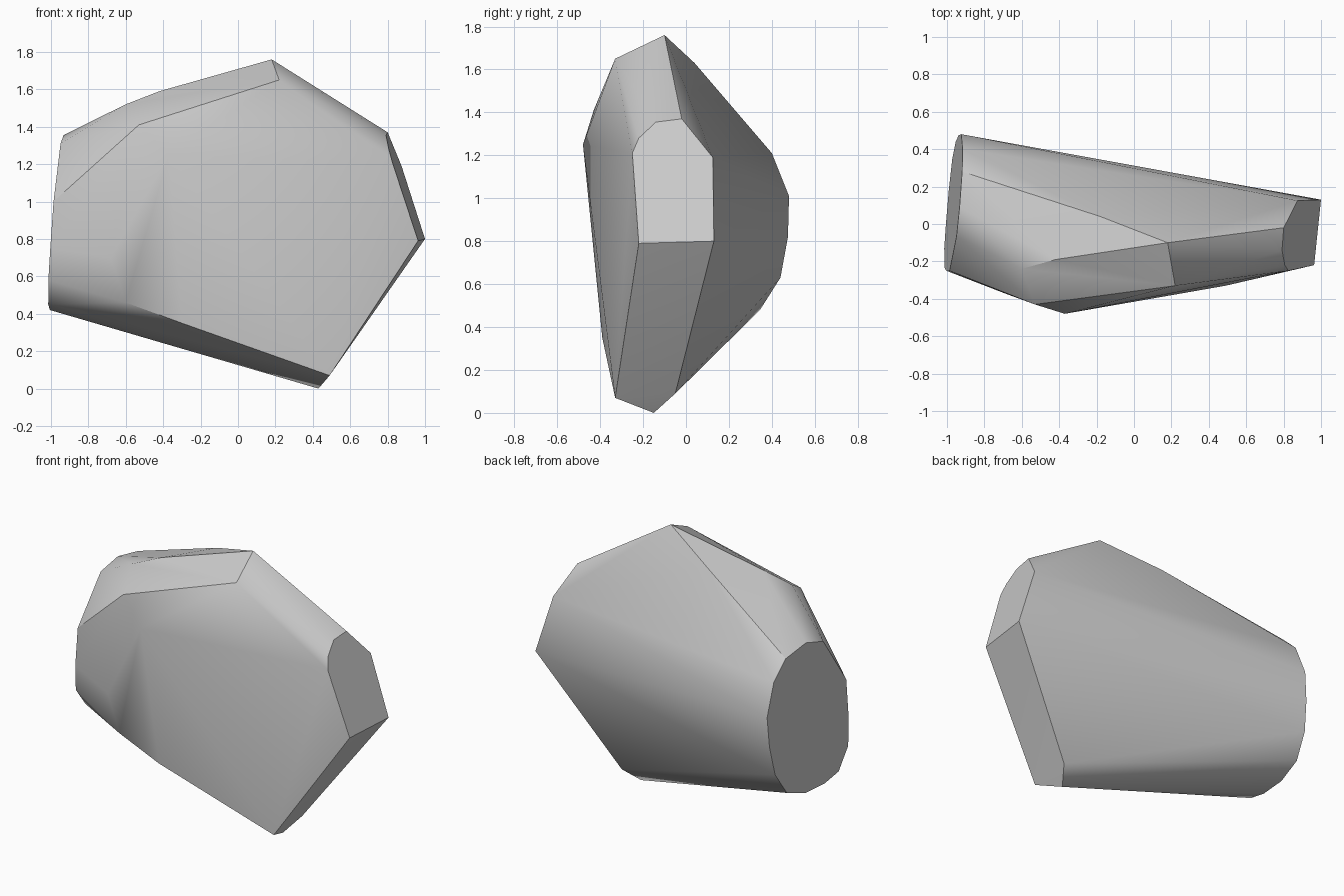
import bpy, bmesh, math

cube = bpy.data.objects.get("Cube")
if cube:
    bpy.data.objects.remove(cube, do_unlink=True)


def slanted_ring(outline, offset, slope_y, slope_z):
    """Place a (y, z) outline on the plane x = offset + slope_y*y + slope_z*z."""
    return [(offset + slope_y * y + slope_z * z, y, z) for y, z in outline]


# Broad rounded end of the boulder
broad_end = slanted_ring(
    [(-.25, .75), (-.25, 1.0), (-.065, 1.31), (.09, 1.355), (.28, 1.32),
     (.40, 1.21), (.48, 1.01), (.475, .82), (.44, .63), (.345, .48),
     (.18, .42), (0, .42), (-.13, .45), (-.23, .58)],
    -1.035, .085, .07)

# Small chipped end
narrow_end = slanted_ring(
    [(-.22, .79), (.13, .80), (.125, 1.19), (-.02, 1.37), (-.14, 1.355),
     (-.22, 1.28), (-.25, 1.21)],
    1.241, .114, -.32)

# Ridge along the top, bulge of the front and chipped foot
top_ridge = [(.18, -.10, 1.76), (.22, -.33, 1.65), (-.18, .04, 1.63),
             (-.42, -.19, 1.59), (-.60, -.24, 1.52), (-.53, -.43, 1.41)]
front_bulge = [(-.37, -.48, 1.25), (-.68, -.375, .70), (-.60, -.37, .46),
               (-.30, -.39, .35)]
foot = [(.43, -.15, 0), (.49, -.33, .07), (.50, -.05, .09)]

# Wrap all the corners in one convex skin
bm = bmesh.new()
for corner in broad_end + narrow_end + top_ridge + front_bulge + foot:
    bm.verts.new(corner)
hull = bmesh.ops.convex_hull(bm, input=bm.verts[:])
bmesh.ops.delete(bm, geom=[v for v in bm.verts if not v.link_faces], context='VERTS')
bmesh.ops.dissolve_limit(bm, angle_limit=math.radians(1),
                         verts=bm.verts[:], edges=bm.edges[:])
bmesh.ops.recalc_face_normals(bm, faces=bm.faces[:])
mesh = bpy.data.meshes.new("boulder")
bm.to_mesh(mesh)
bm.free()

boulder = bpy.data.objects.new("boulder", mesh)
bpy.context.collection.objects.link(boulder)

# Plain grey stone
stone = bpy.data.materials.new("grey_stone")
stone.use_nodes = True
colour = (.6, .6, .6, 1)
stone.diffuse_color = colour
stone.node_tree.nodes["Principled BSDF"].inputs["Base Color"].default_value = colour
mesh.materials.append(stone)

# Soft facets with crisp chipped edges
bpy.ops.object.select_all(action='DESELECT')
boulder.select_set(True)
bpy.context.view_layer.objects.active = boulder
bpy.ops.object.shade_smooth_by_angle(angle=math.radians(30))
